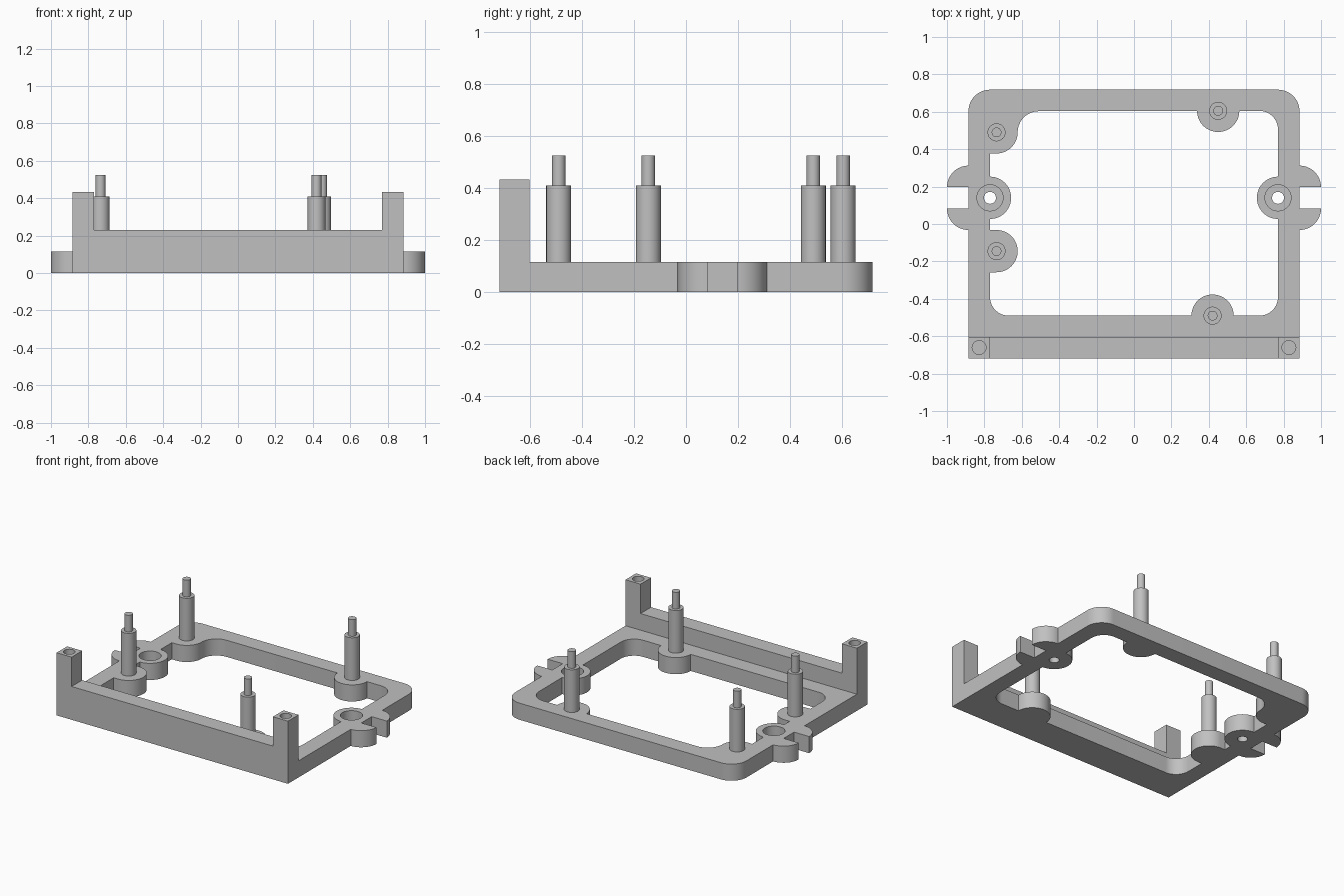
import bpy, bmesh
from math import cos, sin, pi, radians

cube = bpy.data.objects.get("Cube")
if cube:
    bpy.data.objects.remove(cube)

grey = bpy.data.materials.new("plain grey")
grey.use_nodes = True
colour = (0.53, 0.53, 0.53, 1)
grey.diffuse_color = colour
grey.node_tree.nodes["Principled BSDF"].inputs["Base Color"].default_value = colour

BASE, WALL, BOSS = 0.115, 0.115, 0.113
OUT_X, IN_X = 0.885, 0.77
FRONT, BACK = -0.718, 0.718
IN_FRONT, IN_BACK = -0.49, 0.605
LUG_Y = 0.14


def arc(cx, cy, r, start, end, steps=16):
    angles = [radians(start + (end - start) * i / steps) for i in range(steps + 1)]
    return [(cx + r * cos(a), cy + r * sin(a)) for a in angles]


def select_only(ob):
    bpy.ops.object.select_all(action="DESELECT")
    ob.select_set(True)
    bpy.context.view_layer.objects.active = ob


def smooth(ob):
    select_only(ob)
    bpy.ops.object.shade_smooth_by_angle(angle=radians(30))


def extrude_outline(name, loops, depth):
    """Filled flat outline with holes, extruded evenly about its own plane."""
    curve = bpy.data.curves.new(name, "CURVE")
    curve.dimensions, curve.fill_mode = "2D", "BOTH"
    curve.extrude = depth / 2
    for loop in loops:
        spline = curve.splines.new("POLY")
        spline.points.add(len(loop) - 1)
        for point, (x, y) in zip(spline.points, loop):
            point.co = (x, y, 0, 1)
        spline.use_cyclic_u = True
    ob = bpy.data.objects.new(name, curve)
    bpy.context.collection.objects.link(ob)
    select_only(ob)
    bpy.ops.object.convert(target="MESH")
    ob = bpy.context.object
    bm = bmesh.new()
    bm.from_mesh(ob.data)
    bmesh.ops.remove_doubles(bm, verts=bm.verts, dist=0.0001)
    bmesh.ops.recalc_face_normals(bm, faces=bm.faces)
    bm.to_mesh(ob.data)
    bm.free()
    ob.data.materials.clear()
    ob.data.materials.append(grey)
    return ob


def drill(ob, x, y, r, bottom, top):
    """Cut a round vertical hole."""
    bpy.ops.mesh.primitive_cylinder_add(vertices=32, radius=r, depth=top - bottom,
                                        location=(x, y, (top + bottom) / 2))
    cutter = bpy.context.object
    cutter.hide_render = True
    cutter.data.materials.append(grey)
    mod = ob.modifiers.new("hole", "BOOLEAN")
    mod.operation, mod.solver, mod.object = "DIFFERENCE", "EXACT", cutter
    select_only(ob)
    bpy.ops.object.modifier_apply(modifier=mod.name)
    bpy.data.objects.remove(cutter)


# Base frame: outer edge with slotted side ears, right half then mirrored
half = [(OUT_X, FRONT + WALL)]
half += arc(OUT_X, LUG_Y - 0.057, 0.115, -90, 0) + [(OUT_X, LUG_Y - 0.057)]
half += [(OUT_X, LUG_Y + 0.057)] + arc(OUT_X, LUG_Y + 0.057, 0.115, 0, 90)
half += arc(OUT_X - WALL, BACK - WALL, WALL, 0, 90)
outer = half + [(-x, y) for x, y in reversed(half)]

# Stand-off positions
pegs = {"left_front": (0.42, IN_FRONT), "left_back": (0.45, IN_BACK),
        "right_back": (-0.735, 0.49), "right_front": (-0.735, -0.145)}

# Inner edge, wrapping around the round bosses
R = 0.1
inner = arc(R - IN_X, IN_FRONT + R, R, 180, 270)
inner += arc(*pegs["left_front"], BOSS, 180, 0, 32)
inner += arc(IN_X - R, IN_FRONT + R, R, 270, 360)
inner += arc(IN_X, LUG_Y, BOSS, 270, 90, 32)
inner += arc(IN_X - R, IN_BACK - R, R, 0, 90)
inner += arc(*pegs["left_back"], BOSS, 360, 180, 32)
px, py = pegs["right_back"]
inner += arc(px + 2 * BOSS, py, BOSS, 90, 180)[:-1]
inner += arc(px, py, BOSS, 0, -90) + [(-IN_X, py - BOSS)]
inner += arc(-IN_X, LUG_Y, BOSS, 90, -90, 32)
px, py = pegs["right_front"]
inner += [(-IN_X, py + BOSS)] + arc(px, py, BOSS, 90, -90, 32) + [(-IN_X, py - BOSS)]

frame = extrude_outline("base_frame", [outer, inner], BASE)
frame.location.z = BASE / 2
bpy.context.view_layer.update()

# Counterbored screw holes in the side lugs
for side in (-1, 1):
    drill(frame, side * IN_X, LUG_Y, 0.07, 0.045, 0.2)
    drill(frame, side * IN_X, LUG_Y, 0.032, -0.1, 0.15)
smooth(frame)

# Front wall with a raised post at each end
POST, BAR = 0.433, 0.23
wall = [(OUT_X, 0), (OUT_X, POST), (IN_X, POST), (IN_X, BAR)]
wall += [(-x, z) for x, z in reversed(wall)]
front_wall = extrude_outline("front_wall", [wall], WALL)
front_wall.rotation_euler.x = pi / 2
front_wall.location.y = FRONT + WALL / 2
bpy.context.view_layer.update()
for side in (-1, 1):
    drill(front_wall, side * 0.828, FRONT + WALL / 2, 0.037, POST - 0.15, POST + 0.1)
smooth(front_wall)


# Stepped stand-off pegs, turned from a profile
def make_peg(name, x, y):
    profile = [(0.048, BASE), (0.048, 0.41), (0.026, 0.41), (0.026, 0.525), (0, 0.525)]
    bm = bmesh.new()
    verts = [bm.verts.new((r, 0, z)) for r, z in profile]
    edges = [bm.edges.new(pair) for pair in zip(verts, verts[1:])]
    bmesh.ops.spin(bm, geom=verts + edges, cent=(0, 0, 0), axis=(0, 0, 1),
                   angle=2 * pi, steps=32)
    bmesh.ops.remove_doubles(bm, verts=bm.verts, dist=0.0001)
    bmesh.ops.recalc_face_normals(bm, faces=bm.faces)
    mesh = bpy.data.meshes.new(name)
    bm.to_mesh(mesh)
    bm.free()
    mesh.materials.append(grey)
    ob = bpy.data.objects.new(name, mesh)
    ob.location = (x, y, 0)
    bpy.context.collection.objects.link(ob)
    smooth(ob)


for place, (x, y) in pegs.items():
    make_peg(place + "_peg", x, y)
